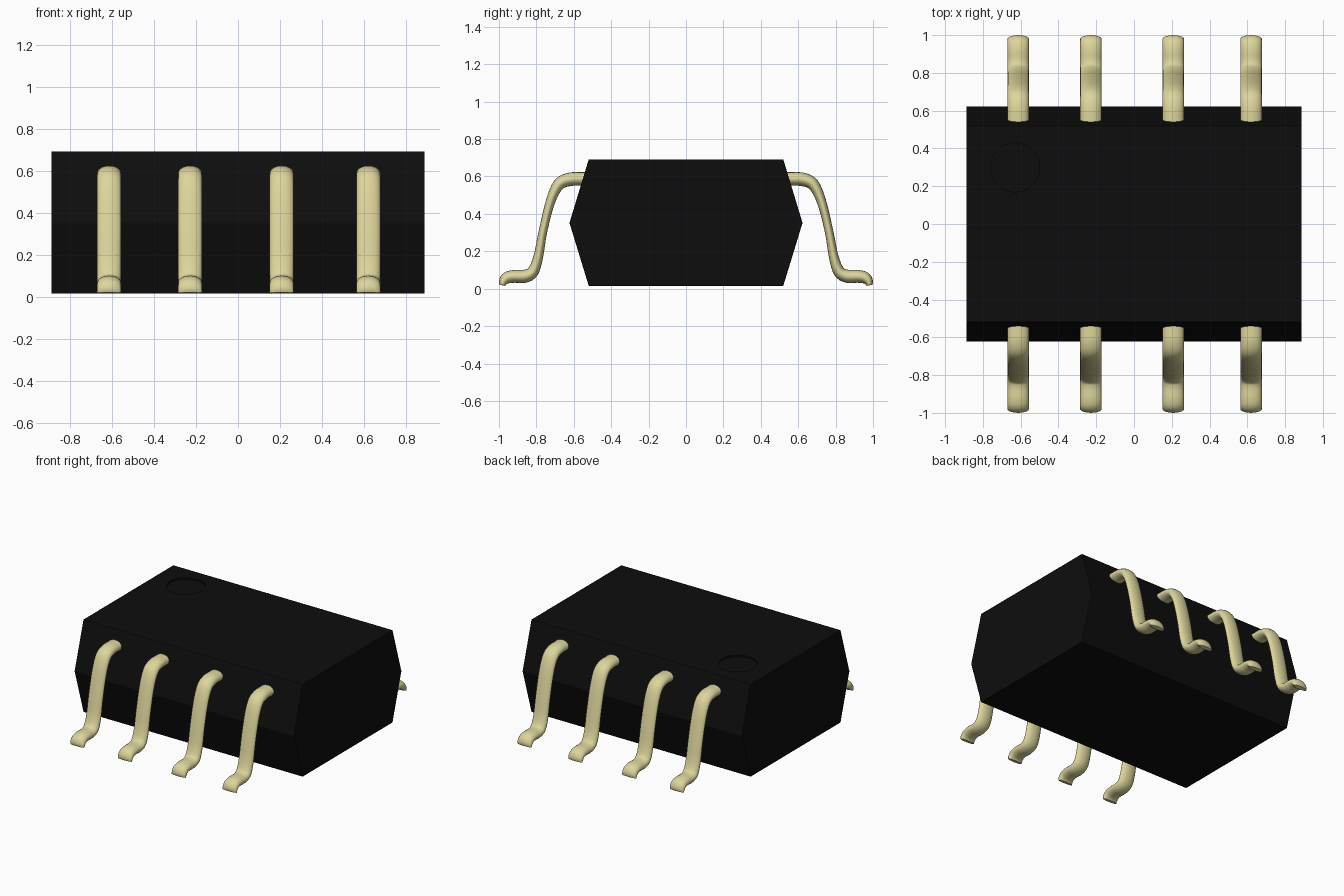
import bpy, bmesh, math
from mathutils import Vector

if "Cube" in bpy.data.objects:
    bpy.data.objects.remove(bpy.data.objects["Cube"])


def material(name, rgb):
    m = bpy.data.materials.new(name)
    m.diffuse_color = (*rgb, 1)
    m.use_nodes = True
    m.node_tree.nodes["Principled BSDF"].inputs["Base Color"].default_value = m.diffuse_color
    return m


black = material("black plastic", (0.004, 0.004, 0.004))
gold = material("pale gold metal", (0.72, 0.67, 0.33))


def make_object(name, bm, mat):
    bmesh.ops.recalc_face_normals(bm, faces=bm.faces)
    me = bpy.data.meshes.new(name)
    bm.to_mesh(me)
    bm.free()
    me.materials.append(mat)
    ob = bpy.data.objects.new(name, me)
    bpy.context.collection.objects.link(ob)
    return ob


# Body: hexagonal end profile extruded along x
bm = bmesh.new()
profile = [(-0.52, 0.015), (0.52, 0.015), (0.623, 0.352),
           (0.52, 0.692), (-0.52, 0.692), (-0.623, 0.352)]
end = bm.faces.new([bm.verts.new((-0.888, y, z)) for y, z in profile])
ext = bmesh.ops.extrude_face_region(bm, geom=[end])
bmesh.ops.translate(bm, vec=(1.776, 0, 0),
                    verts=[g for g in ext["geom"] if isinstance(g, bmesh.types.BMVert)])
if not end.is_valid or len([f for f in bm.faces if len(f.verts) == 6]) < 2:
    bmesh.ops.holes_fill(bm, edges=bm.edges)
body = make_object("chip_body", bm, black)
bev = body.modifiers.new("soft edges", 'BEVEL')
bev.width = 0.004
bev.segments = 2

# Round pin-one dimple sunk into the top
bm = bmesh.new()
bmesh.ops.create_cone(bm, cap_ends=True, segments=48, radius1=0.13, radius2=0.13, depth=0.1)
bmesh.ops.translate(bm, verts=bm.verts, vec=(-0.63, 0.30, 0.73))
cutter = make_object("dimple_cutter", bm, black)
cutter.hide_render = True
cutter.hide_set(True)
cut = body.modifiers.new("dimple", 'BOOLEAN')
cut.object = cutter
cut.operation = 'DIFFERENCE'
cut.solver = 'EXACT'

# Lead centre line: y, z, thickness
PATH = [(0.50, 0.587, 0.072), (0.56, 0.587, 0.072), (0.62, 0.585, 0.072),
        (0.672, 0.565, 0.066), (0.708, 0.51, 0.055), (0.738, 0.42, 0.048),
        (0.768, 0.29, 0.046), (0.79, 0.17, 0.052), (0.818, 0.092, 0.062),
        (0.86, 0.067, 0.070), (0.92, 0.066, 0.068), (0.957, 0.058, 0.064),
        (0.976, 0.038, 0.05), (0.981, 0.018, 0.03)]


def smooth_path(pts, n=4):
    p = [Vector(q) for q in pts]
    p = [2 * p[0] - p[1]] + p + [2 * p[-1] - p[-2]]
    out = []
    for a, b, c, d in zip(p, p[1:], p[2:], p[3:]):
        for k in range(n):
            t = k / n
            out.append(0.5 * (2 * b + (c - a) * t + (2 * a - 5 * b + 4 * c - d) * t * t
                              + (3 * b - a - 3 * c + d) * t ** 3))
    return out + [p[-2]]


def lead(name, x, side):
    bm = bmesh.new()
    pts = smooth_path(PATH)
    rings = []
    for i, p in enumerate(pts):
        d = pts[min(i + 1, len(pts) - 1)] - pts[max(i - 1, 0)]
        ny, nz = Vector((-d[1], d[0])).normalized()
        ring = []
        for k in range(20):
            a = 2 * math.pi * k / 20
            u, v = 0.057 * math.cos(a), p[2] / 2 * math.sin(a)
            ring.append(bm.verts.new((x + u, side * (p[0] + ny * v), p[1] + nz * v)))
        rings.append(ring)
    for r, s in zip(rings, rings[1:]):
        for k in range(20):
            j = (k + 1) % 20
            bm.faces.new((r[k], r[j], s[j], s[k]))
    bm.faces.new(rings[0])
    bm.faces.new(rings[-1])
    for v in bm.verts:
        v.co.z = max(v.co.z, 0)
    ob = make_object(name, bm, gold)
    bpy.ops.object.select_all(action='DESELECT')
    ob.select_set(True)
    bpy.context.view_layer.objects.active = ob
    bpy.ops.object.shade_smooth_by_angle(angle=math.radians(50))


# Four leads along the front and the back
for row, side in (("front", -1), ("back", 1)):
    for i, x in enumerate((-0.613, -0.228, 0.208, 0.62)):
        lead(f"{row}_lead_{i + 1}", x, side)
